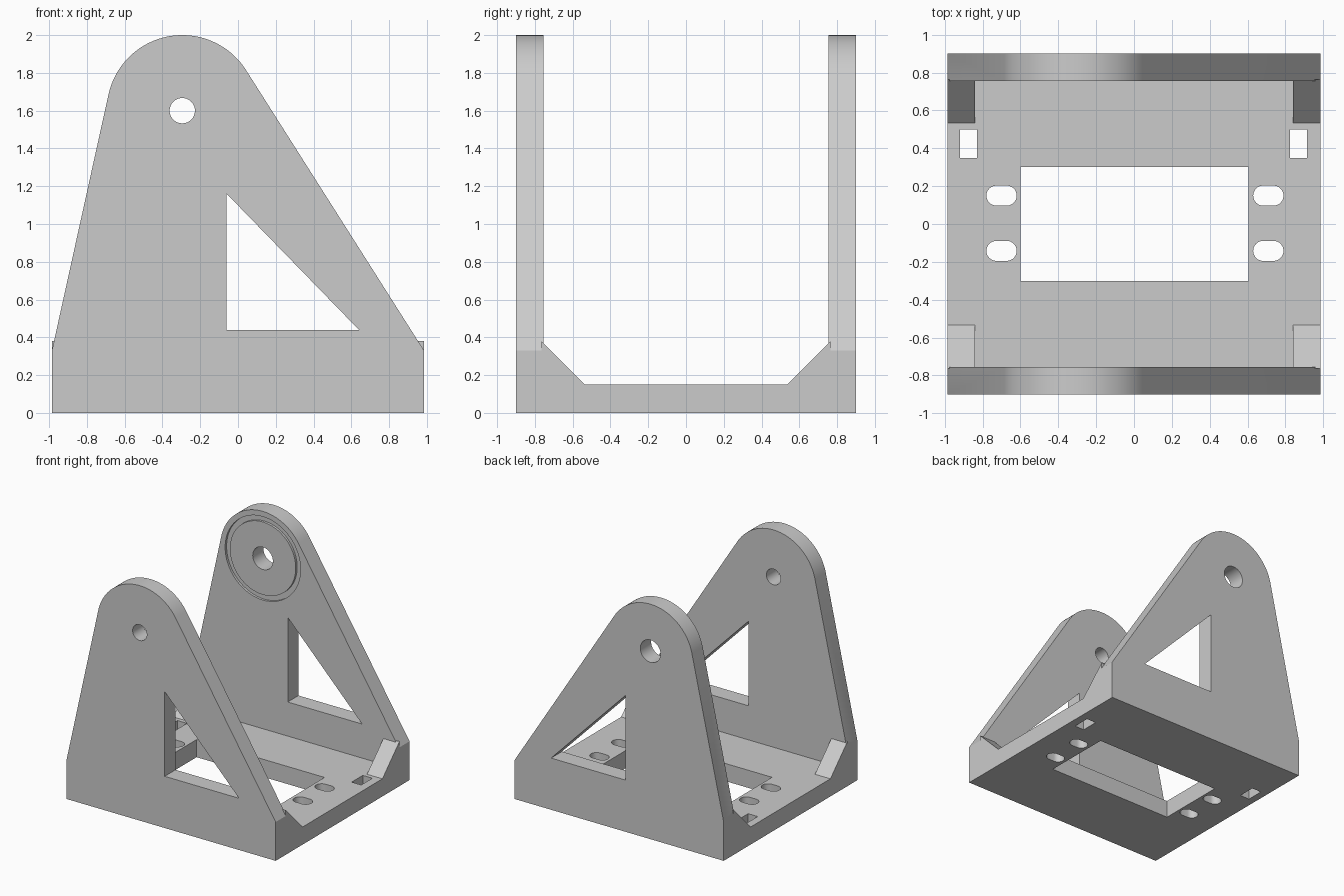
import bpy, bmesh
from math import sin, cos, radians

if "Cube" in bpy.data.objects:
    bpy.data.objects.remove(bpy.data.objects["Cube"], do_unlink=True)

grey = bpy.data.materials.new("light_grey")
grey.use_nodes = True
grey.diffuse_color = (0.6, 0.6, 0.6, 1)
grey.node_tree.nodes["Principled BSDF"].inputs["Base Color"].default_value = (0.6, 0.6, 0.6, 1)

PLACE = {"x": lambda u, v, t: (t, u, v),
         "y": lambda u, v, t: (u, t, v),
         "z": lambda u, v, t: (u, v, t)}


def prism(name, outline, axis, low, high):
    """Extrude a flat outline along an axis."""
    bm = bmesh.new()
    face = bm.faces.new([bm.verts.new(PLACE[axis](u, v, low)) for u, v in outline])
    new = bmesh.ops.extrude_face_region(bm, geom=[face])["geom"]
    shift = PLACE[axis](0, 0, high - low)
    bmesh.ops.translate(bm, vec=shift, verts=[g for g in new if isinstance(g, bmesh.types.BMVert)])
    bmesh.ops.recalc_face_normals(bm, faces=bm.faces)
    mesh = bpy.data.meshes.new(name)
    bm.to_mesh(mesh)
    bm.free()
    mesh.materials.append(grey)
    obj = bpy.data.objects.new(name, mesh)
    bpy.context.collection.objects.link(obj)
    return obj


def arc(cu, cv, r, start, end, steps):
    angles = [radians(start + (end - start) * i / steps) for i in range(steps + 1)]
    return [(cu + r * cos(a), cv + r * sin(a)) for a in angles]


def circle(cu, cv, r, steps=64):
    return arc(cu, cv, r, 0, 360, steps)[:-1]


def rect(u0, u1, v0, v1):
    return [(u0, v0), (u1, v0), (u1, v1), (u0, v1)]


def combine(target, tool, operation):
    """Apply a boolean and discard the tool."""
    tool.hide_render = True
    mod = target.modifiers.new("combine", "BOOLEAN")
    mod.operation, mod.solver, mod.object = operation, "EXACT", tool
    bpy.context.view_layer.objects.active = target
    bpy.ops.object.modifier_apply(modifier=mod.name)
    bpy.data.objects.remove(tool, do_unlink=True)


HALF_X, HALF_Y, INNER_Y, FLOOR = 0.985, 0.9, 0.755, 0.15
PIVOT = (-0.295, 1.6)

# Base plate
frame = prism("bracket_frame", rect(-HALF_X, HALF_X, -HALF_Y, HALF_Y), "z", 0, FLOOR)

# Upright side walls with rounded tops
wall = [(-HALF_X, 0), (HALF_X, 0), (HALF_X, 0.33)]
wall += arc(*PIVOT, 0.4, 32.4, 167.3, 48) + [(-HALF_X, 0.33)]
for side in (-1, 1):
    low, high = sorted((side * INNER_Y, side * HALF_Y))
    combine(frame, prism("wall", wall, "y", low, high), "UNION")

# Sloped corner gussets, let slightly into the walls
for sy in (-1, 1):
    gusset = [(sy * 0.535, 0.1), (sy * 0.535, FLOOR), (sy * 0.765, 0.38), (sy * 0.765, 0.1)]
    for sx in (-1, 1):
        low, high = sorted((sx * 0.84, sx * HALF_X))
        combine(frame, prism("gusset", gusset, "x", low, high), "UNION")

# Triangular windows through both walls
triangle = [(-0.06, 0.44), (0.64, 0.44), (-0.06, 1.16)]
combine(frame, prism("window_cutter", triangle, "y", -1, 1), "DIFFERENCE")

# Pivot holes, larger in the back wall
combine(frame, prism("front_hole_cutter", circle(*PIVOT, 0.067), "y", -1, 0), "DIFFERENCE")
combine(frame, prism("back_hole_cutter", circle(*PIVOT, 0.095), "y", 0, 1), "DIFFERENCE")

# Ring groove on the inside of the back wall
ring = prism("groove_cutter", circle(*PIVOT, 0.355), "y", 0.7, INNER_Y + 0.02)
combine(ring, prism("groove_core", circle(*PIVOT, 0.31), "y", 0.6, 0.9), "DIFFERENCE")
combine(frame, ring, "DIFFERENCE")

# Base openings: central window, strap holes and screw slots
openings = [rect(-0.6, 0.605, -0.3, 0.3)]
for cx in (-0.875, 0.87):
    openings.append(rect(cx - 0.045, cx + 0.045, 0.35, 0.5))
for cx in (-0.7, 0.71):
    for cy in (-0.142, 0.15):
        openings.append(arc(cx + 0.027, cy, 0.053, -90, 90, 16)
                        + arc(cx - 0.027, cy, 0.053, 90, 270, 16))
for outline in openings:
    combine(frame, prism("opening_cutter", outline, "z", -0.1, 0.3), "DIFFERENCE")

# Smooth the rounded surfaces, keep the edges crisp
bpy.ops.object.select_all(action="DESELECT")
frame.select_set(True)
bpy.context.view_layer.objects.active = frame
bpy.ops.object.shade_smooth_by_angle(angle=radians(15))
